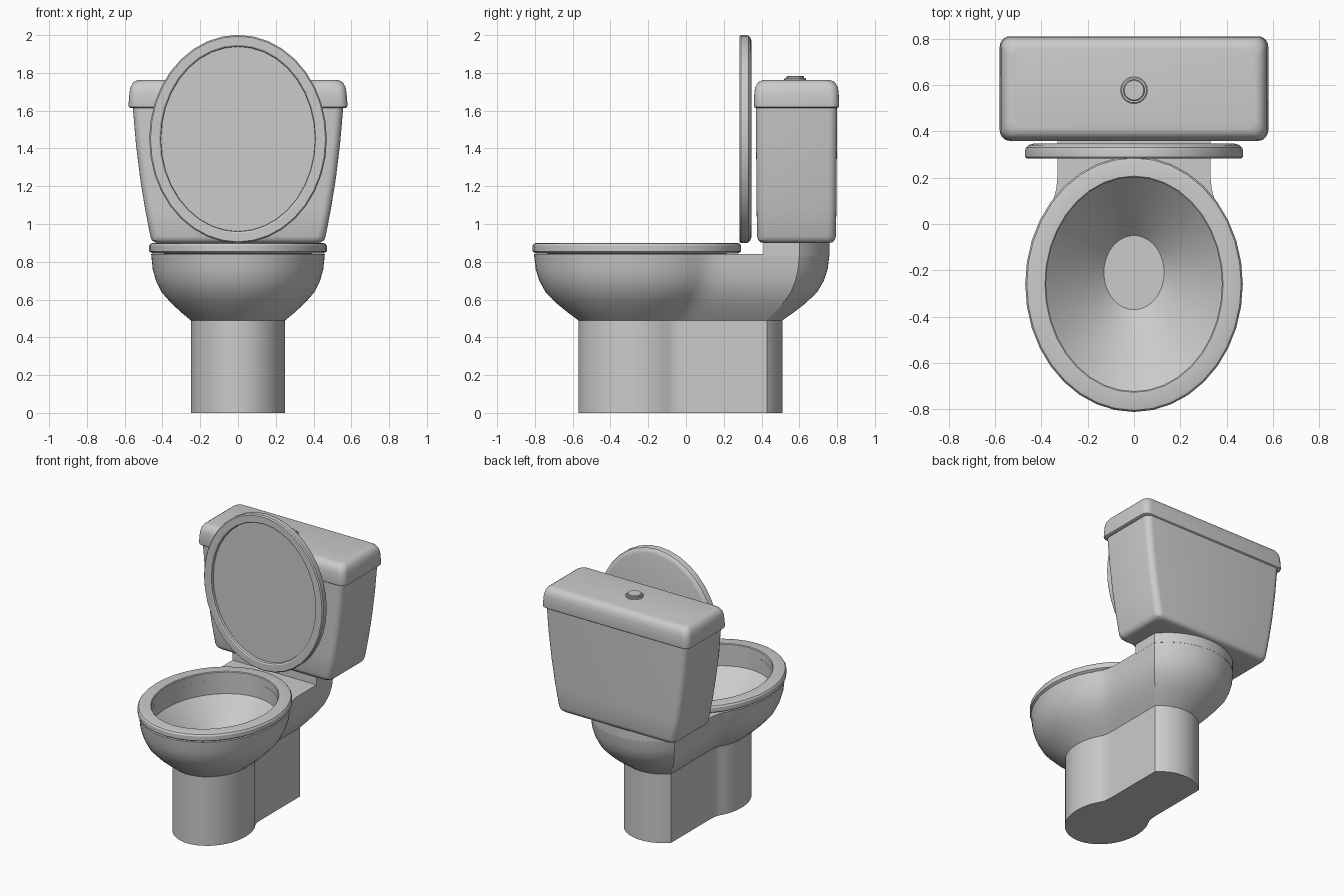
import bpy, bmesh, math
from math import sin, cos, pi, radians

if "Cube" in bpy.data.objects:
    bpy.data.objects.remove(bpy.data.objects["Cube"])

mat = bpy.data.materials.new("porcelain grey")
mat.diffuse_color = (0.6, 0.6, 0.6, 1)
mat.use_nodes = True
mat.node_tree.nodes["Principled BSDF"].inputs["Base Color"].default_value = mat.diffuse_color


def loft(name, rings, closed=False):
    """Skin a list of equal-length point rings; cap the ends or close the loop."""
    bm = bmesh.new()
    vs = [[bm.verts.new(p) for p in r] for r in rings]
    n = len(vs[0])
    pairs = list(zip(vs, vs[1:])) + ([(vs[-1], vs[0])] if closed else [])
    for a, b in pairs:
        for i in range(n):
            j = (i + 1) % n
            bm.faces.new((a[i], a[j], b[j], b[i]))
    if not closed:
        bm.faces.new(vs[0][::-1])
        bm.faces.new(vs[-1])
    bmesh.ops.recalc_face_normals(bm, faces=bm.faces)
    me = bpy.data.meshes.new(name)
    bm.to_mesh(me)
    bm.free()
    me.materials.append(mat)
    ob = bpy.data.objects.new(name, me)
    bpy.context.collection.objects.link(ob)
    bpy.ops.object.select_all(action='DESELECT')
    ob.select_set(True)
    bpy.context.view_layer.objects.active = ob
    bpy.ops.object.shade_smooth_by_angle(angle=radians(30))
    return ob


def mirror(half):
    return half + [(-x, y) for x, y in half[-2:0:-1]]


def at(pts, z):
    return [(x, y, z) for x, y in pts]


NE, NW, NA = 18, 6, 10          # ellipse, waist and back-arc steps
END = radians(127)              # where the ellipse leaves for the waist


def back_arc(w, yc, yb):
    s = yb - yc
    R = (w * w + s * s) / (2 * s)
    a = math.asin(w / R)
    return [(R * sin(a * (1 - i / NA)), yb - R * (1 - cos(a * (1 - i / NA))))
            for i in range(NA + 1)]


def outline(rx, ry, cy, w, yw, yc, yb):
    """Egg front, soft waist, straight side, curved back."""
    pts = [(rx * sin(END * i / NE), cy - ry * cos(END * i / NE)) for i in range(NE + 1)]
    p0 = pts[-1]
    p1 = (p0[0] + .12 * rx / .46 * .46 * cos(END), p0[1] + .12 * ry * sin(END))
    p1 = (p0[0] + .12 * rx * cos(END), p1[1])
    p2, p3 = (w, yw - .06), (w, yw)
    for i in range(1, NW + 1):
        t = i / NW
        k = ((1 - t) ** 3, 3 * t * (1 - t) ** 2, 3 * t * t * (1 - t), t ** 3)
        pts.append(tuple(sum(c * p[d] for c, p in zip(k, (p0, p1, p2, p3))) for d in (0, 1)))
    return mirror(pts + back_arc(w, yc, yb))


def inner(rx, ry, cy):
    """Ellipse with the same point count as the outline."""
    m = NW + NA + 1
    ang = [END * i / NE for i in range(NE + 1)] + \
          [END + (pi - END) * i / m for i in range(1, m + 1)]
    return mirror([(rx * sin(a), cy - ry * cos(a)) for a in ang])


# Pedestal and bowl in one skin, then over the rim and down inside
low = outline(.25, .30, -.27, .185, .08, .43, .51)
top = outline(.46, .545, -.26, .33, .24, .60, .76)
rings = [at(low, 0)]
for z, f in ((.49, 0), (.53, .23), (.58, .49), (.64, .74), (.70, .88), (.76, .96), (.84, 1)):
    rings.append([(a[0] + (b[0] - a[0]) * f, a[1] + (b[1] - a[1]) * f, z)
                  for a, b in zip(low, top)])
rings += [at(inner(.382, .467, -.26), .84), at(inner(.382, .467, -.26), .74),
          at(inner(.13, .16, -.21), .47)]
loft("pedestal_and_bowl", rings)

# Raised shelf that carries the tank
arc = back_arc(.33, .60, .76)
shelf = [(.33, .41)] + arc + [(-x, y) for x, y in arc[-2::-1]] + [(-.33, .41)]
loft("tank_shelf", [at(shelf, .83), at(shelf, .905)])


# Seat ring
def ellipse(rx, ry, n=36):
    return [(rx * sin(2 * pi * i / n), ry * cos(2 * pi * i / n)) for i in range(n)]


seat = [(.455, .845), (.47, .855), (.47, .885), (.463, .896), (.45, .9),
        (.385, .9), (.38, .895), (.38, .842)]
loft("seat", [[(x, y - .26, z) for x, y in ellipse(r, r + .082)] for r, z in seat], True)

# Upright seat lid with a shallow recess in its front
lid = [(.435, .347), (.455, .341), (.467, .33), (.47, .318), (.47, .29), (.463, .282),
       (.418, .282), (.41, .287), (.408, .305)]
loft("seat_lid", [[(x, y, z + 1.45) for x, z in ellipse(r, r + .081)] for r, y in lid])


# Tank and tank lid from rounded rectangles
def rrect(hx, hy, z, r=.045, cy=.585, k=5):
    pts = []
    for q, (sx, sy) in enumerate(((1, 1), (-1, 1), (-1, -1), (1, -1))):
        for i in range(k + 1):
            a = (q + i / k) * pi / 2
            pts.append((sx * (hx - r) + r * cos(a), cy + sy * (hy - r) + r * sin(a), z))
    return pts


tank = [(.425, .175, .9), (.443, .192, .904), (.456, .203, .915), (.464, .209, .935),
        (.492, .211, 1.08), (.518, .212, 1.24), (.541, .214, 1.43), (.558, .215, 1.63)]
loft("tank", [rrect(*t) for t in tank])
cover = [(.57, .217, 1.615), (.578, .224, 1.62), (.58, .226, 1.63), (.574, .223, 1.70),
         (.568, .217, 1.728), (.556, .205, 1.748), (.541, .19, 1.758), (.525, .174, 1.762)]
loft("tank_cover", [rrect(*t) for t in cover])

# Flush button
button = [(.058, 1.755), (.058, 1.768), (.054, 1.772), (.046, 1.772), (.046, 1.78), (.042, 1.783)]
loft("flush_button", [[(x, y + .578, z) for x, y in ellipse(r, r, 24)] for r, z in button])
